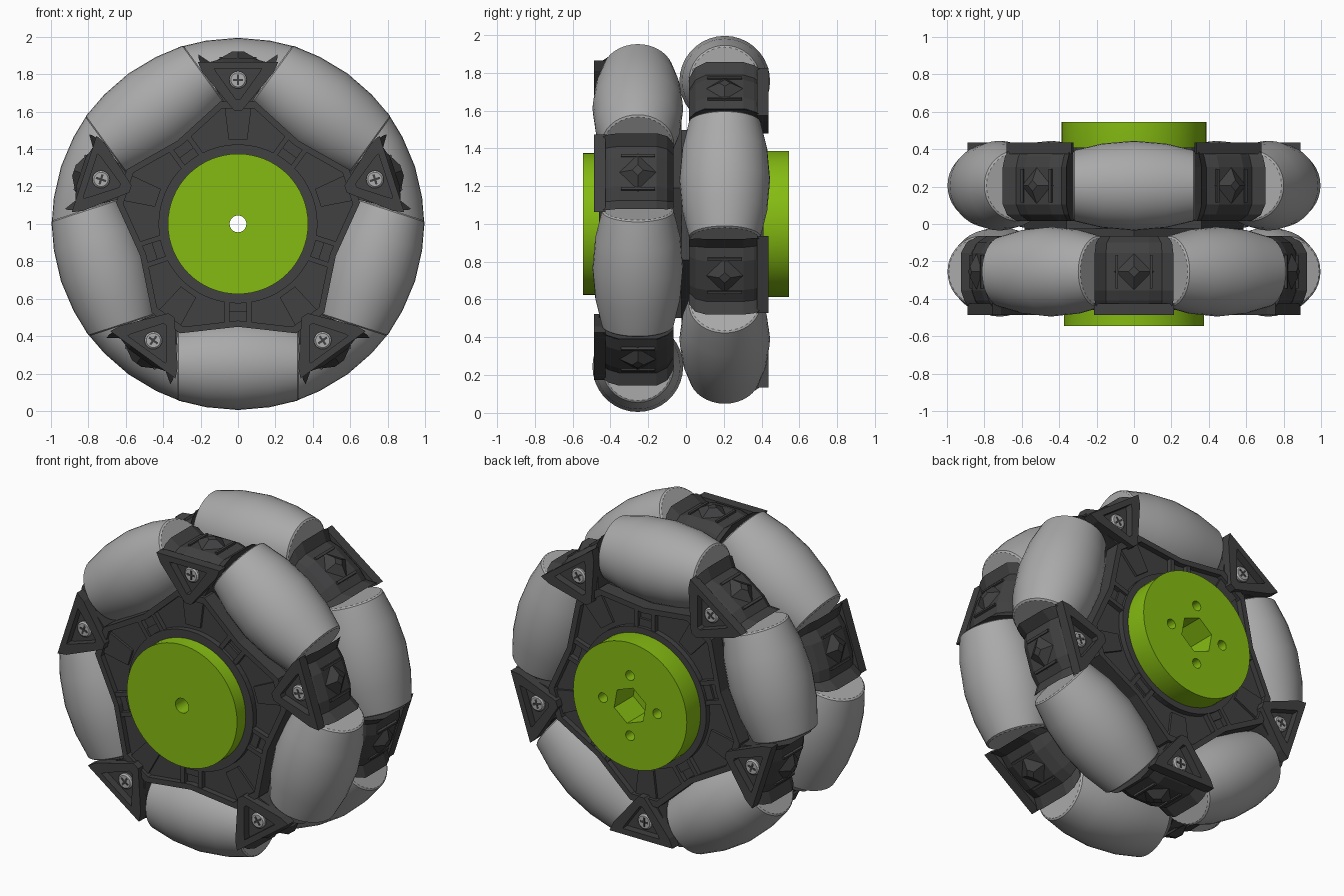
import bpy, bmesh, math
from mathutils import Vector, Matrix

if "Cube" in bpy.data.objects:
    bpy.data.objects.remove(bpy.data.objects["Cube"])


def material(name, rgb):
    m = bpy.data.materials.new(name)
    m.use_nodes = True
    m.diffuse_color = (*rgb, 1)
    bsdf = next(n for n in m.node_tree.nodes if n.type == 'BSDF_PRINCIPLED')
    bsdf.inputs["Base Color"].default_value = (*rgb, 1)
    bsdf.inputs["Roughness"].default_value = 0.6
    return m


GREEN = material("lime green", (0.235, 0.50, 0.006))
GREY = material("roller grey", (0.40, 0.40, 0.40))
DARK = material("charcoal", (0.052, 0.052, 0.054))
STEEL = material("screw steel", (0.42, 0.42, 0.42))


def finish(name, bm, mat, smooth=False):
    bmesh.ops.recalc_face_normals(bm, faces=bm.faces)
    me = bpy.data.meshes.new(name)
    bm.to_mesh(me)
    bm.free()
    ob = bpy.data.objects.new(name, me)
    bpy.context.collection.objects.link(ob)
    me.materials.append(mat)
    if smooth:
        smooth_object(ob)
    return ob


def smooth_object(ob):
    bpy.ops.object.select_all(action='DESELECT')
    bpy.context.view_layer.objects.active = ob
    ob.select_set(True)
    bpy.ops.object.shade_smooth_by_angle(angle=math.radians(32))


def at(u, r, a):
    """Tangential offset u and radius r around the wheel axis -> (x, z)."""
    return (r * math.cos(a) - u * math.sin(a), 1 + r * math.sin(a) + u * math.cos(a))


def circle(r, n, a0=0.0):
    return [at(0, r, a0 + 2 * math.pi * i / n) for i in range(n)]


def loft(bm, sections):
    """Solid through a list of (outline, y) sections."""
    rows = [[bm.verts.new((x, y, z)) for x, z in pts] for pts, y in sections]
    n = len(rows[0])
    for p, q in zip(rows, rows[1:]):
        for i in range(n):
            j = (i + 1) % n
            bm.faces.new((p[i], p[j], q[j], q[i]))
    bm.faces.new(rows[0])
    bm.faces.new(rows[-1])


def ring(bm, outer, inner, y0, y1):
    """Extruded band between two outlines with equal point counts."""
    loops = [[bm.verts.new((x, y, z)) for x, z in pts]
             for pts, y in ((outer, y0), (outer, y1), (inner, y1), (inner, y0))]
    n = len(outer)
    for k in range(4):
        p, q = loops[k], loops[(k + 1) % 4]
        for i in range(n):
            j = (i + 1) % n
            bm.faces.new((p[i], p[j], q[j], q[i]))


def box(bm, u0, u1, r0, r1, a, y0, y1):
    pts = [at(u0, r0, a), at(u1, r0, a), at(u1, r1, a), at(u0, r1, a)]
    loft(bm, [(pts, y0), (pts, y1)])


def inward(pts, k):
    return [(x * k, 1 + (z - 1) * k) for x, z in pts]


def to_radius(pts, r):
    return [at(0, r, math.atan2(z - 1, x)) for x, z in pts]


def roller(name, a, yc):
    """Barrel whose axis is tangent to the wheel."""
    prof = [(-0.325, 0.180), (-0.318, 0.190), (-0.17, 0.225), (0, 0.24),
            (0.17, 0.225), (0.318, 0.190), (0.325, 0.180)]
    bm = bmesh.new()
    n, rows = 36, []
    for u, rad in prof:
        row = []
        for i in range(n):
            t = 2 * math.pi * i / n
            x, z = at(u, 0.755 + rad * math.cos(t), a)
            row.append(bm.verts.new((x, yc + rad * math.sin(t), z)))
        rows.append(row)
    for p, q in zip(rows, rows[1:]):
        for i in range(n):
            j = (i + 1) % n
            bm.faces.new((p[i], p[j], q[j], q[i]))
    bm.faces.new(rows[0])
    bm.faces.new(rows[-1])
    finish(name, bm, GREY, True)


def spoke_outline(a, R, k):
    half = [(0.05, 0.45), (0.075, 0.65), (0.21 * k, R + 0.02), (0.15 * k, R - 0.02), (0.08, R)]
    pts = half + [(-u, r) for u, r in reversed(half)]
    return [at(u, r, a) for u, r in pts]


def wheel_row(label, yc, s, first):
    """One row: s is the outward y direction, first the angle of a roller."""
    Y = lambda d: yc + s * d
    angles = [first + k * math.tau / 5 for k in range(5)]
    spokes = [a + math.pi / 5 for a in angles]

    for k, a in enumerate(angles):
        roller(f"{label}_roller_{k + 1}", a, yc)

    # hub core, face plates, rim, collar and pocket ribs
    bm = bmesh.new()
    core = [at(0, 0.615, a) for a in spokes]
    ring(bm, core, to_radius(core, 0.25), Y(-0.23), Y(0.165))
    edge = [at(u, r, a) for a in angles for u, r in ((-0.31, 0.585), (0, 0.55), (0.31, 0.585))]
    ring(bm, edge, to_radius(edge, 0.25), Y(0.11), Y(0.17))
    ring(bm, edge, to_radius(edge, 0.25), Y(-0.17), Y(-0.11))
    ring(bm, edge, inward(edge, 0.94), Y(0.16), Y(0.205))
    ring(bm, circle(0.425, 60), circle(0.36, 60), Y(0.16), Y(0.205))
    for a in angles:
        for sg in (-1, 1):
            box(bm, sg * 0.045, sg * 0.072, 0.41, 0.53, a, Y(0.16), Y(0.20))
        box(bm, -0.05, 0.05, 0.41, 0.47, a, Y(0.16), Y(0.185))
    finish(f"{label}_hub_frame", bm, DARK)

    # spokes with rounded tips, triangular caps and tip studs
    for k, a in enumerate(spokes):
        bm = bmesh.new()
        loft(bm, [(spoke_outline(a, R, w), Y(d)) for d, R, w in
                  ((-0.19, 0.80, 0.85), (-0.155, 0.855, 0.97), (-0.10, 0.885, 1),
                   (0.10, 0.885, 1), (0.155, 0.865, 1), (0.185, 0.845, 0.97))])
        outer = [(-0.215, 0.865), (0.215, 0.865), (0.19, 0.81), (0.02, 0.605),
                 (-0.02, 0.605), (-0.19, 0.81)]
        inner = [(-0.125, 0.83), (0.125, 0.83), (0.115, 0.81), (0.01, 0.665),
                 (-0.01, 0.665), (-0.115, 0.81)]
        ring(bm, [at(u, r, a) for u, r in outer], [at(u, r, a) for u, r in inner],
             Y(0.17), Y(0.232))
        for sg in (-1, 1):
            box(bm, sg * 0.085, sg * 0.10, 0.86, 0.893, a, Y(-0.09), Y(0.09))
        radial = Vector((math.cos(a), 0, math.sin(a)))
        place = Matrix.Translation(radial * 0.90 + Vector((0, yc, 1))) \
            @ radial.to_track_quat('Z', 'Y').to_matrix().to_4x4()
        bmesh.ops.create_cone(bm, cap_ends=True, segments=4, radius1=0.11, radius2=0.03,
                              depth=0.045, matrix=place)
        finish(f"{label}_spoke_{k + 1}", bm, DARK)

        # screw head with a cross slot
        cx, cz = at(0, 0.77, a)
        bm = bmesh.new()
        head = [(cx + x, cz + z - 1) for x, z in circle(0.047, 20)]
        rim = [(cx + x, cz + z - 1) for x, z in circle(0.038, 20)]
        loft(bm, [(head, Y(0.18)), (head, Y(0.195)), (rim, Y(0.203))])
        finish(f"{label}_screw_{k + 1}", bm, STEEL)
        bm = bmesh.new()
        box(bm, -0.006, 0.006, 0.742, 0.798, a, Y(0.20), Y(0.205))
        box(bm, -0.028, 0.028, 0.764, 0.776, a, Y(0.20), Y(0.2045))
        finish(f"{label}_screw_slot_{k + 1}", bm, DARK)


wheel_row("front", -0.255, -1, -math.pi / 2)
wheel_row("back", 0.205, 1, math.pi / 2)

# green hub, flanged at the back, with bore, hex socket and four bolt holes
bm = bmesh.new()
front, back = circle(0.375, 64), circle(0.387, 64)
loft(bm, [(front, -0.545), (front, 0.0), (back, 0.02), (back, 0.545)])
hub = finish("hub_disc", bm, GREEN)
holes = [(circle(0.045, 24), -0.7, 0.7), (circle(0.115, 6, math.radians(100)), 0.36, 0.7)]
for i in range(4):
    ox, oz = at(0, 0.185, i * math.pi / 2)
    holes.append(([(ox + x, oz + z - 1) for x, z in circle(0.03, 16)], 0.40, 0.7))
for pts, y0, y1 in holes:
    bm = bmesh.new()
    loft(bm, [(pts, y0), (pts, y1)])
    cutter = finish("hole_cutter", bm, GREEN)
    cutter.hide_render = True
    mod = hub.modifiers.new("hole", 'BOOLEAN')
    mod.operation, mod.solver, mod.object = 'DIFFERENCE', 'EXACT', cutter
    bpy.context.view_layer.objects.active = hub
    bpy.ops.object.modifier_apply(modifier=mod.name)
    bpy.data.objects.remove(cutter)
smooth_object(hub)
